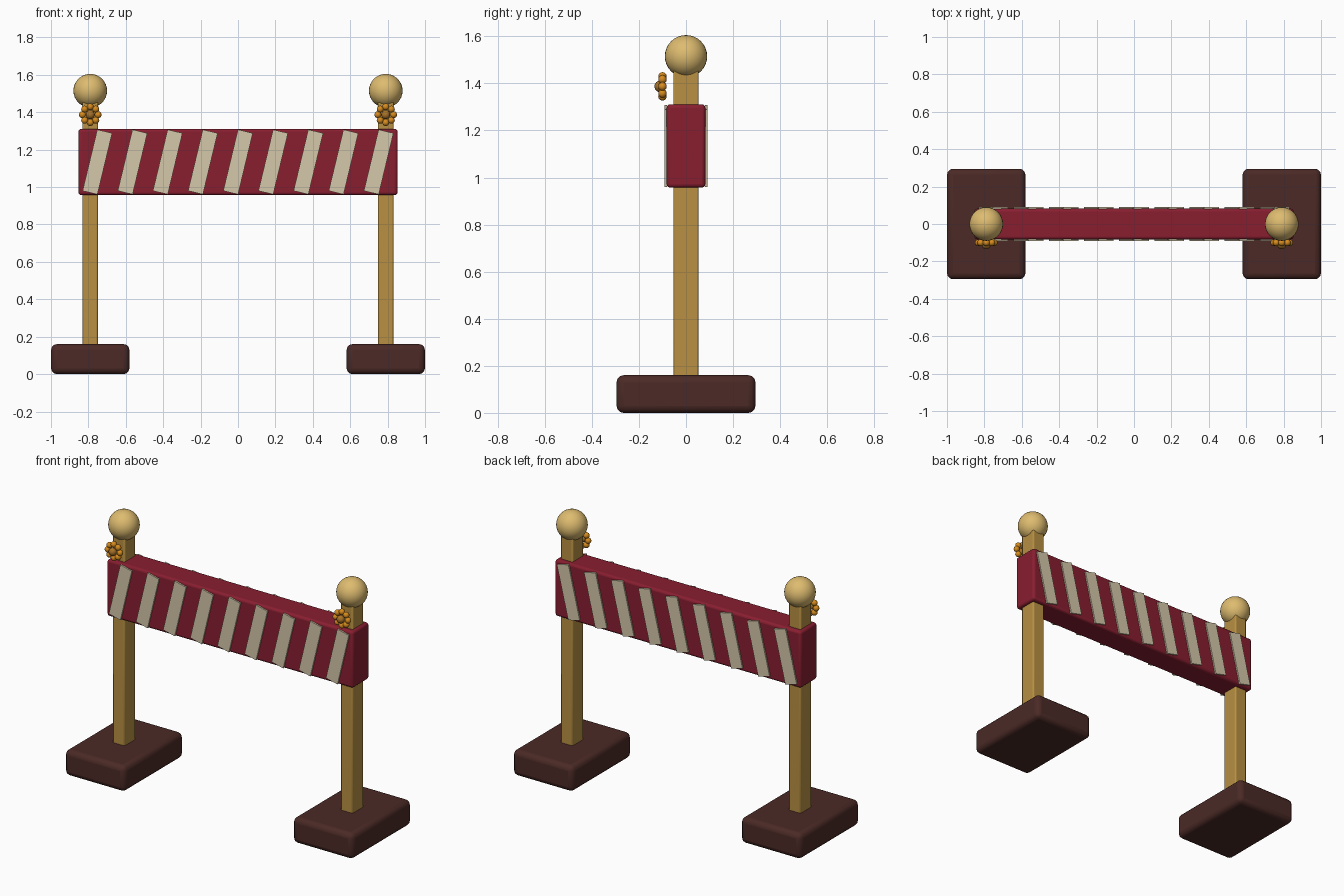
import bpy
import math

if "Cube" in bpy.data.objects:
    bpy.data.objects.remove(bpy.data.objects["Cube"])


def material(name, rgb):
    m = bpy.data.materials.new(name)
    m.diffuse_color = (*rgb, 1)
    m.use_nodes = True
    m.node_tree.nodes["Principled BSDF"].inputs["Base Color"].default_value = m.diffuse_color
    return m


RED = material("red_paint", (0.25, 0.013, 0.03))
CREAM = material("cream_paint", (0.66, 0.58, 0.40))
WOOD = material("wood", (0.48, 0.28, 0.055))
GOLD = material("gold", (0.73, 0.50, 0.16))
DARK = material("dark_base", (0.07, 0.023, 0.019))
ORANGE = material("petal_orange", (0.68, 0.26, 0.013))
BROWN = material("flower_centre", (0.40, 0.17, 0.02))


def finish(name, mat):
    ob = bpy.context.object
    ob.name = name
    ob.data.materials.append(mat)
    return ob


def box(name, loc, size, mat, bevel=0.0, segments=3, tilt=0.0):
    bpy.ops.mesh.primitive_cube_add(size=1, location=loc)
    ob = finish(name, mat)
    ob.scale = size
    bpy.ops.object.transform_apply(location=False, rotation=False, scale=True)
    ob.rotation_euler.y = tilt
    if bevel:
        mod = ob.modifiers.new("bevel", "BEVEL")
        mod.width = bevel
        mod.segments = segments
        bpy.ops.object.shade_smooth_by_angle(angle=math.radians(35))
    return ob


def ball(name, loc, radii, mat, segments=16, rings=10):
    bpy.ops.mesh.primitive_uv_sphere_add(segments=segments, ring_count=rings, radius=1, location=loc)
    ob = finish(name, mat)
    ob.scale = radii
    bpy.ops.object.transform_apply(location=False, rotation=False, scale=True)
    bpy.ops.object.shade_smooth()
    return ob


# Striped crossbar
box("crossbar", (0, 0, 1.134), (1.706, 0.164, 0.354), RED, 0.015)

# Slanted stripes on both faces
for i in range(9):
    x = -0.752 + i * 0.188
    for side, y in (("front", -0.086), ("back", 0.086)):
        box(f"stripe_{side}_{i + 1}", (x, y, 1.134), (0.082, 0.010, 0.337), CREAM,
            tilt=math.radians(13.5))

for side, x in (("left", -0.79), ("right", 0.79)):
    # Foot, post and round finial
    box(f"foot_{side}", (x, 0, 0.08), (0.418, 0.59, 0.16), DARK, 0.03)
    box(f"post_{side}", (x, 0, 0.77), (0.084, 0.108, 1.38), WOOD, 0.008, 2)
    ball(f"finial_{side}", (x, 0, 1.515), (0.09, 0.09, 0.09), GOLD, 32, 16)

    # Flower ornament on the front
    fz = 1.387
    for k in range(8):
        a = k * math.tau / 8
        ball(f"petal_{side}_{k + 1}",
             (x + 0.042 * math.cos(a), -0.10, fz + 0.042 * math.sin(a)),
             (0.0185, 0.018, 0.0185), ORANGE)
    ball(f"flower_centre_{side}", (x, -0.112, fz), (0.024, 0.022, 0.024), BROWN)
